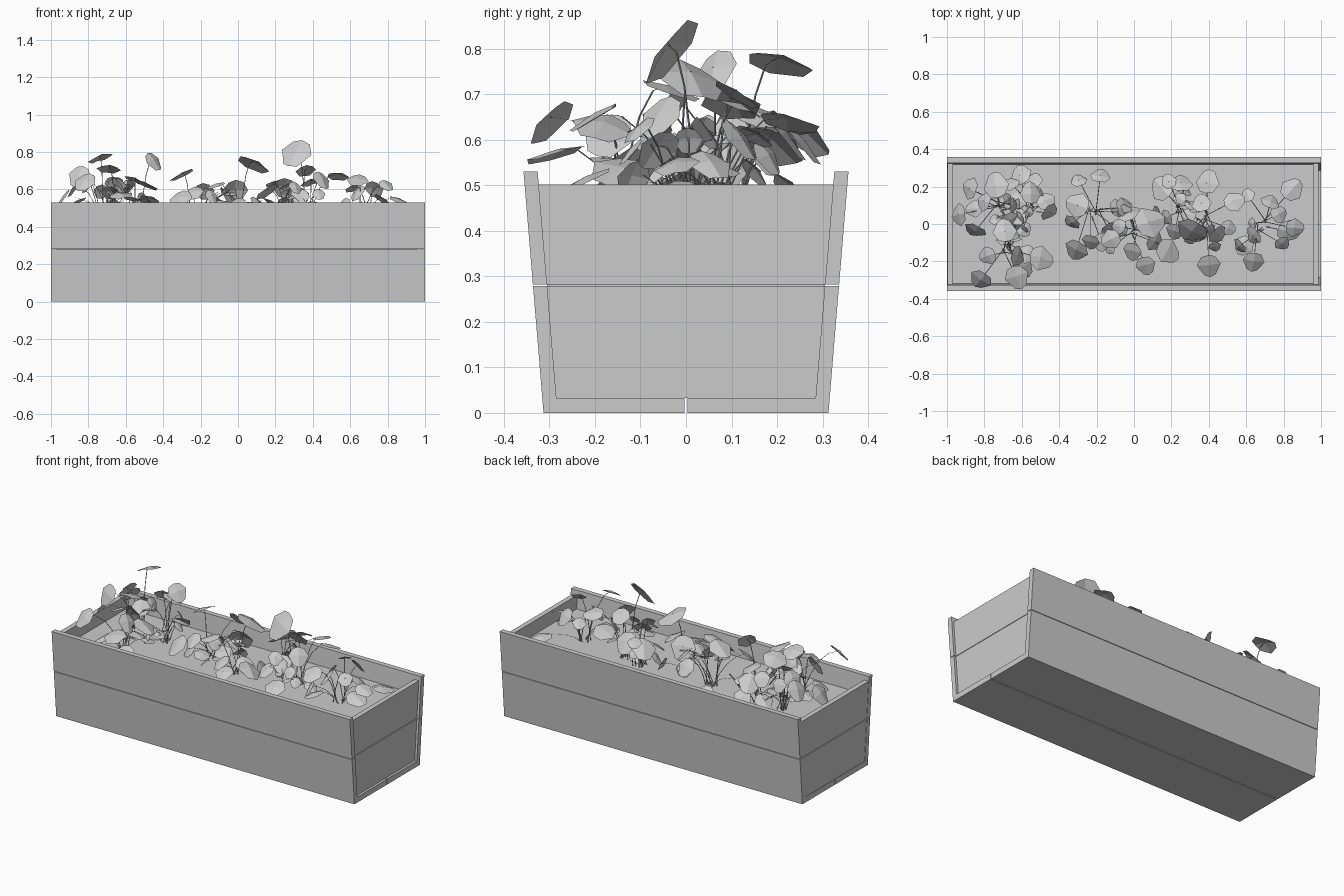
import bpy, bmesh, math, random
from mathutils import Vector, Matrix

if "Cube" in bpy.data.objects:
    bpy.data.objects.remove(bpy.data.objects["Cube"])

random.seed(11)


def to_object(name, bm, recalc=True):
    if recalc:
        bmesh.ops.recalc_face_normals(bm, faces=bm.faces)
    me = bpy.data.meshes.new(name)
    bm.to_mesh(me)
    bm.free()
    ob = bpy.data.objects.new(name, me)
    bpy.context.collection.objects.link(ob)
    return ob


def prism(name, profile, x0, x1):
    """Extrude a (y, z) profile along x."""
    bm = bmesh.new()
    face = bm.faces.new([bm.verts.new((x0, y, z)) for y, z in profile])
    ext = bmesh.ops.extrude_face_region(bm, geom=[face])
    bmesh.ops.translate(bm, vec=(x1 - x0, 0, 0),
                        verts=[v for v in ext['geom'] if isinstance(v, bmesh.types.BMVert)])
    return to_object(name, bm)


def outer(z):
    return 0.313 + 0.083 * z


T = 0.031       # board thickness
SOIL = 0.42     # soil height
rows = {"lower": (0.033, 0.279), "upper": (0.282, 0.53)}

# Floor boards and sloping long sides
for s, side in ((-1, "front"), (1, "back")):
    prism(side + "_floor_board", [(s * 0.003, 0), (s * outer(0), 0),
                                  (s * outer(0.033), 0.033), (s * 0.003, 0.033)], -1, 1)
    for row, (a, b) in rows.items():
        prism(f"{side}_{row}_plank", [(s * outer(a), a), (s * outer(b), b),
                                      (s * (outer(b) - T), b), (s * (outer(a) - T), a)], -1, 1)

# Tapered end boards
for row, (a, b) in rows.items():
    b = min(b, 0.502)
    ya, yb = outer(a) - T, outer(b) - T
    prof = [(-ya, a), (ya, a), (yb, b), (-yb, b)]
    prism(f"left_{row}_end", prof, -0.998, -0.968)
    prism(f"right_{row}_end", prof, 0.956, 0.986)

# Soil
w0, w1 = outer(0.033) - T, outer(SOIL) - T
prism("soil", [(-w0, 0.034), (w0, 0.034), (w1, SOIL), (-w1, SOIL)], -0.968, 0.956)

# Plants: root positions and main leaf positions
roots = [(-0.72, 0.10), (-0.68, -0.13), (-0.55, 0.09), (-0.22, 0.07),
         (0.00, -0.02), (0.25, 0.08), (0.37, 0.04), (0.68, 0.0)]
main_leaves = [
    (-0.88, 0.19, 0.62), (-0.61, 0.26, 0.62), (-0.74, 0.20, 0.78), (-0.94, 0.05, 0.56),
    (-0.85, -0.04, 0.68), (-0.69, -0.04, 0.72), (-0.62, -0.17, 0.62), (-0.82, -0.30, 0.65),
    (-0.63, -0.28, 0.58), (-0.50, -0.18, 0.64), (-0.45, 0.06, 0.76), (-0.55, 0.16, 0.66),
    (-0.18, 0.26, 0.60), (-0.30, 0.10, 0.69), (-0.31, -0.14, 0.56), (-0.12, -0.08, 0.63),
    (-0.02, 0.06, 0.60), (0.08, 0.01, 0.75), (0.15, 0.19, 0.60), (0.25, 0.22, 0.62),
    (0.39, 0.22, 0.65), (0.31, -0.04, 0.81), (0.45, -0.06, 0.66), (0.06, -0.22, 0.52),
    (0.40, -0.22, 0.52), (0.36, 0.11, 0.71), (0.53, 0.12, 0.68), (0.64, -0.20, 0.66),
    (0.73, 0.12, 0.61), (0.82, -0.04, 0.50), (0.84, 0.18, 0.48), (0.18, -0.14, 0.54)]


def add_leaf(bm, pos, out, r, tilt):
    """Leaf of four quads folded softly across its midrib, attached near its heel."""
    side = Vector((-out.y, out.x, 0))
    rot = Matrix.Rotation(tilt, 3, side) @ Matrix.Rotation(random.uniform(-0.4, 0.4), 3, out)
    rows_ = []
    for u, w in ((-0.75, 0.6), (0.0, 1.05), (1.0, 0.5)):
        rows_.append([bm.verts.new(pos + rot @ (out * (u + 0.2 * (k == 0) * u) * r + side * k * w * r
                      - Vector((0, 0, r * (0.2 * abs(k) * w + 0.25 * max(u, 0))))))
                      for k in (-1, 0, 1)])
    for a, b in zip(rows_, rows_[1:]):
        for i in (0, 1):
            bm.faces.new((a[i], b[i], b[i + 1], a[i + 1]))


def add_stem(bm, a, b, r=0.0025):
    """Three-sided stem rising steeply, then arching to the leaf."""
    mid = Vector((a.x + 0.4 * (b.x - a.x), a.y + 0.4 * (b.y - a.y), b.z + 0.02))
    prev = None
    for k in range(5):
        t = k / 4
        p = a * (1 - t) ** 2 + mid * 2 * t * (1 - t) + b * t * t
        ring = [bm.verts.new(p + Vector((r * math.cos(q), r * math.sin(q), 0)))
                for q in (0, 2.1, 4.2)]
        if prev:
            for i in range(3):
                j = (i + 1) % 3
                bm.faces.new((prev[i], prev[j], ring[j], ring[i]))
        prev = ring


# Assign main leaves to the nearest root, then fill in with small low leaves
clusters = [[] for _ in roots]
for x, y, z in main_leaves:
    i = min(range(len(roots)), key=lambda k: math.hypot(x - roots[k][0], y - roots[k][1]))
    r = 0.085 if z > 0.74 and x > 0 else random.uniform(0.052, 0.07)
    clusters[i].append((Vector((x, y, z)), r))
for i, (x, y) in enumerate(roots):
    for _ in range((10, 12, 9, 9, 7, 9, 8, 8)[i]):
        a, d = random.uniform(0, math.tau), random.uniform(0.05, 0.18)
        p = Vector((x + d * math.cos(a), y + d * math.sin(a), random.uniform(0.45, 0.64)))
        p.y = max(-0.25, min(0.25, p.y))
        clusters[i].append((p, random.uniform(0.03, 0.055)))

for i, (x, y) in enumerate(roots):
    leaves, stems = bmesh.new(), bmesh.new()
    for pos, r in clusters[i]:
        out = Vector((pos.x - x, pos.y - y, 0)).normalized()
        add_leaf(leaves, pos, out, r, random.uniform(0.0, 1.0))
        foot = Vector((x + random.uniform(-0.03, 0.03), y + random.uniform(-0.03, 0.03), SOIL - 0.01))
        add_stem(stems, foot, pos)
    to_object(f"plant_{i + 1}_leaves", leaves, False)
    to_object(f"plant_{i + 1}_stems", stems)
